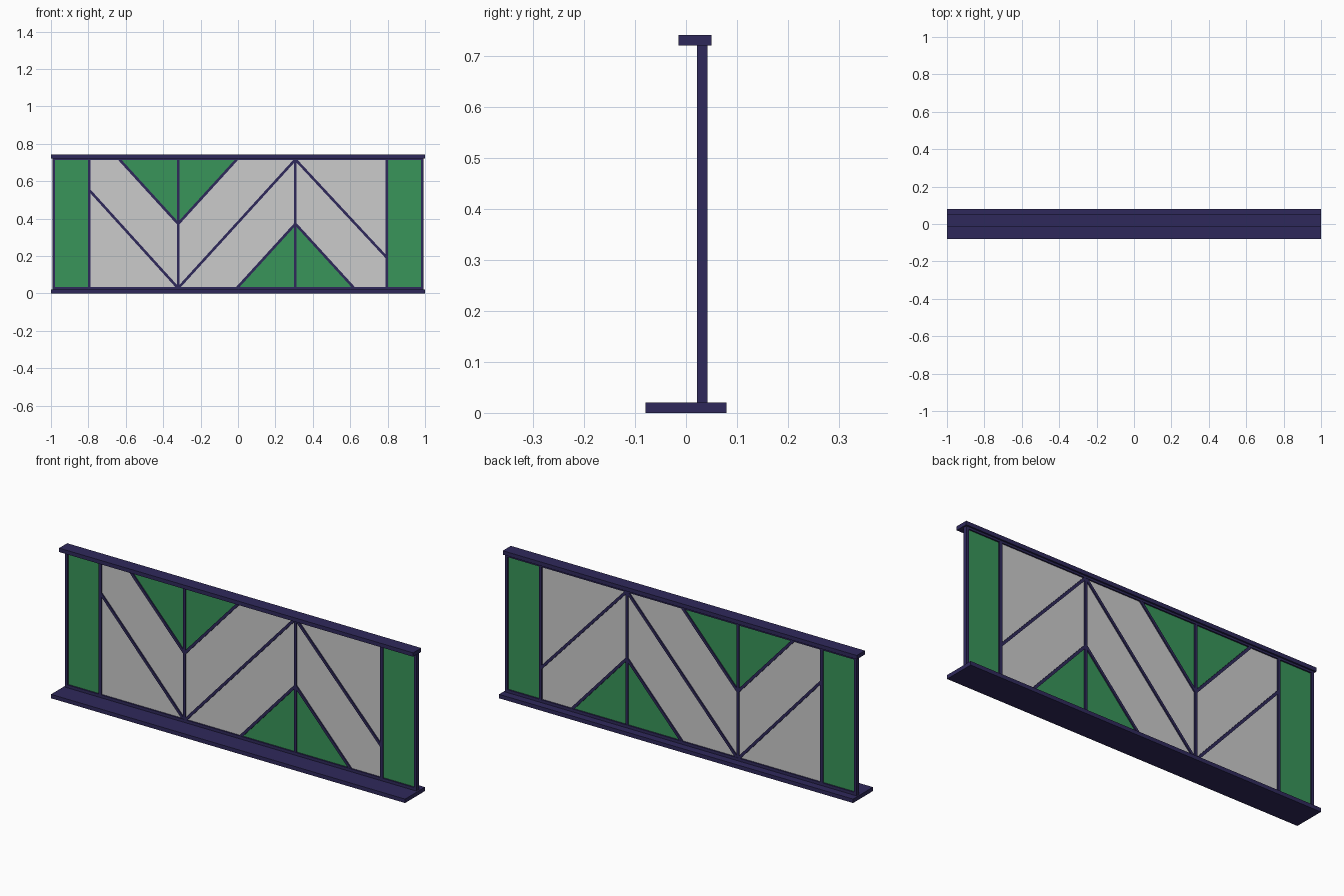
import bpy
import math
from mathutils import Vector

if "Cube" in bpy.data.objects:
    bpy.data.objects.remove(bpy.data.objects["Cube"])

FRAME_Y = 0.032          # depth position of the glazed frame
LOW, HIGH = 0.028, 0.716  # centre lines of bottom and top rails
MID_Z = (LOW + HIGH) / 2
MID_X = -0.0065
VX = -0.32               # left centre mullion


def material(name, rgb):
    m = bpy.data.materials.new(name)
    m.diffuse_color = (*rgb, 1)
    m.use_nodes = True
    m.node_tree.nodes["Principled BSDF"].inputs["Base Color"].default_value = m.diffuse_color
    return m


NAVY = material("navy_frame", (0.028, 0.022, 0.105))
GREEN = material("green_panel", (0.04, 0.30, 0.10))


def prism(name, outline, y0, y1, mat=None):
    """Extrude an outline in the XZ plane from y0 to y1."""
    n = len(outline)
    area = sum(outline[i - 1][0] * outline[i][1] - outline[i][0] * outline[i - 1][1] for i in range(n))
    if area < 0:
        outline = outline[::-1]
    verts = [(x, y0, z) for x, z in outline] + [(x, y1, z) for x, z in outline]
    faces = [tuple(range(n)), tuple(range(2 * n - 1, n - 1, -1))]
    faces += [(i, i + n, (i + 1) % n + n, (i + 1) % n) for i in range(n)]
    me = bpy.data.meshes.new(name)
    me.from_pydata(verts, [], faces)
    ob = bpy.data.objects.new(name, me)
    bpy.context.collection.objects.link(ob)
    if mat:
        me.materials.append(mat)
    return ob


def box(name, x0, x1, y0, y1, z0, z1):
    return prism(name, [(x0, z0), (x1, z0), (x1, z1), (x0, z1)], y0, y1, NAVY)


def bar(name, a, b, width=0.014, depth=0.018):
    a, b = Vector(a), Vector(b)
    d = (b - a).normalized()
    s = Vector((-d.y, d.x)) * width / 2
    pts = [tuple(p) for p in (a - s, b - s, b + s, a + s)]
    return prism(name, pts, FRAME_Y - depth / 2, FRAME_Y + depth / 2, NAVY)


def pane(name, pts, mat=None):
    return prism(name, pts, FRAME_Y - 0.003, FRAME_Y + 0.003, mat)


def turned(pts):
    """Half turn about the middle of the pattern; side posts stay symmetric."""
    return [(-x if abs(x) > 0.7 else 2 * MID_X - x, 2 * MID_Z - z) for x, z in pts]


# Sill and head boards
box("bottom_sill", -1, 1, -0.08, 0.08, 0, 0.02)
box("top_board", -1, 1, -0.015, 0.05, 0.722, 0.742)

# Rails and posts
F0, F1 = FRAME_Y - 0.01, FRAME_Y + 0.01
box("bottom_rail", -0.99, 0.99, F0, F1, 0.02, 0.035)
box("top_rail", -0.99, 0.99, F0, F1, 0.712, 0.722)
for side, s in (("left", -1), ("right", 1)):
    for part, x, w in (("end_post", 0.985, 0.014), ("inner_post", 0.795, 0.015)):
        box(f"{side}_{part}", s * x - w / 2, s * x + w / 2, F0, F1, 0.02, 0.722)
    pane(f"{side}_end_panel", [(s * 0.985, LOW), (s * 0.795, LOW), (s * 0.795, HIGH), (s * 0.985, HIGH)], GREEN)

# Chevron pattern: key points on the left half
foot, tip = (VX, LOW), (VX, 0.372)
head = (VX, HIGH)
side_pt = (-0.795, 0.552)
tri_l, tri_r = (-0.634, HIGH), (MID_X, HIGH)
apex = turned([foot])[0]
tip2, tri2 = turned([tip, tri_r])

# Bars and panes, repeated by a half turn
bars = {"mullion": (foot, head), "long_diagonal": (side_pt, foot),
        "outer_chevron": (tri_l, tip), "inner_chevron": (tip, tri_r)}
panes = {"outer_triangle": ([tri_l, tip, head], GREEN),
         "inner_triangle": ([head, tip, tri_r], GREEN),
         "corner_pane": ([(-0.795, LOW), foot, side_pt], None),
         "outer_band_pane": ([side_pt, foot, tip, tri_l, (-0.795, HIGH)], None),
         "inner_band_pane": ([tip, foot, apex, tri_r], None)}
for label, fn in (("left", list), ("right", turned)):
    for name, ends in bars.items():
        bar(f"{label}_{name}", *fn(ends))
    for name, (pts, mat) in panes.items():
        pane(f"{label}_{name}", fn(pts), mat)

# Central diagonal joining both halves
bar("central_diagonal", foot, apex)
